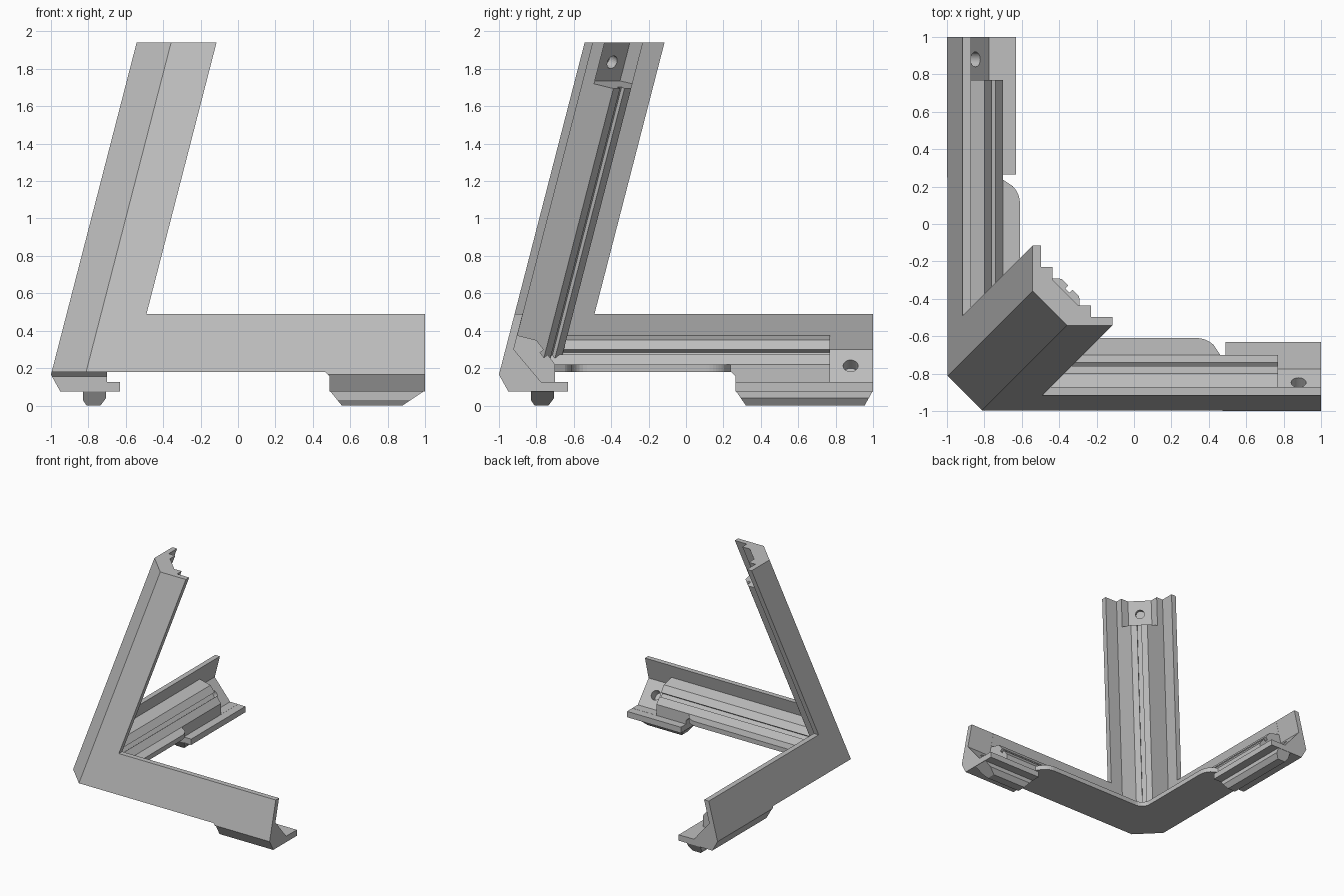
import bpy, bmesh, math
from mathutils import Vector

cube = bpy.data.objects.get("Cube")
if cube:
    bpy.data.objects.remove(cube, do_unlink=True)

LEAN = 0.258            # inward lean of every outer face per unit of height
TOP, RIM = 1.94, 0.49   # heights of the upright and of the floor arms
WALL = 0.045
BASE = 0.18             # underside of the corner

grey = bpy.data.materials.new("light_grey")
grey.use_nodes = True
grey.diffuse_color = (0.52, 0.52, 0.52, 1)
bsdf = next(n for n in grey.node_tree.nodes if n.type == "BSDF_PRINCIPLED")
bsdf.inputs["Base Color"].default_value = grey.diffuse_color
bsdf.inputs["Roughness"].default_value = 0.7


def finish(name, bm):
    bmesh.ops.recalc_face_normals(bm, faces=bm.faces[:])
    mesh = bpy.data.meshes.new(name)
    bm.to_mesh(mesh)
    bm.free()
    mesh.materials.append(grey)
    obj = bpy.data.objects.new(name, mesh)
    bpy.context.collection.objects.link(obj)
    return obj


def solid(name, ring_a, ring_b, swap=False, chamfer=False):
    """Closed solid between two matching rings; swap mirrors it across x = y."""
    bm = bmesh.new()

    def ring(points):
        return [bm.verts.new((p[1], p[0], p[2]) if swap else p) for p in points]
    a, b = ring(ring_a), ring(ring_b)
    bm.faces.new(a)
    bm.faces.new(b[::-1])
    n = len(a)
    for i in range(n):
        j = (i + 1) % n
        bm.faces.new((a[i], b[i], b[j], a[j]))
    if chamfer:
        # slice off the outer corner along the upright's chamfer plane
        bmesh.ops.bisect_plane(bm, geom=bm.verts[:] + bm.edges[:] + bm.faces[:],
                               plane_co=(-0.45, -0.45, TOP),
                               plane_no=(1, 1, -2 * LEAN), clear_inner=True)
        rim = [e for e in bm.edges if e.is_boundary]
        bmesh.ops.holes_fill(bm, edges=rim, sides=0)
    return finish(name, bm)


def drill(centre, normal, depth, radius, swap=False):
    if swap:
        centre = (centre[1], centre[0], centre[2])
        normal = (normal[1], normal[0], normal[2])
    c, d = Vector(centre), Vector(normal).normalized()
    bm = bmesh.new()
    bmesh.ops.create_cone(bm, cap_ends=True, segments=24, radius1=radius,
                          radius2=radius, depth=2 * depth)
    bmesh.ops.rotate(bm, verts=bm.verts[:],
                     matrix=Vector((0, 0, 1)).rotation_difference(d).to_matrix())
    bmesh.ops.translate(bm, verts=bm.verts[:], vec=c)
    return finish("drill_cutter", bm)


def cut(obj, *cutters):
    for cutter in cutters:
        cutter.hide_render = True
        mod = obj.modifiers.new("cut", "BOOLEAN")
        mod.operation, mod.solver, mod.object = "DIFFERENCE", "EXACT", cutter
        bpy.context.view_layer.objects.active = obj
        bpy.ops.object.modifier_apply(modifier=mod.name)
        bpy.data.objects.remove(cutter, do_unlink=True)


def groove(p, q, width=0.034, depth=0.025):
    """Edge from p to q with a slot in its middle, sunk to the left-hand side."""
    p, q = Vector(p), Vector(q)
    d = (q - p).normalized()
    inward = Vector((-d.y, d.x)) * depth
    m = (p + q) / 2
    s, e = m - d * width / 2, m + d * width / 2
    return [tuple(v) for v in (p, s, s + inward, e + inward, e, q)]


def outer(z):
    return -1 + LEAN * (z - 0.165)


def inner(z):
    return outer(z) + WALL


def arm(name, foot, toe_a, toe_b, swap):
    # main section, mitred at the corner
    section = [(-1, 0.165), (-0.95, 0.075), (-0.63, 0.075), (-0.63, 0.125),
               (-0.70, 0.125)]
    section += groove((-0.70, 0.22), (-0.80, 0.35))
    section += [(inner(0.375), 0.375), (inner(RIM), RIM), (outer(RIM), RIM)]
    body = solid(name, [(y, y, z) for y, z in section],
                 [(1, y, z) for y, z in section], swap, chamfer=True)

    # raised underside between corner and foot
    under = [(-2, -1), (foot, -1), (foot, 0.155), (foot - 0.025, BASE), (-2, BASE)]
    arch = solid("arch_cutter", [(x, -2, z) for x, z in under],
                 [(x, 0, z) for x, z in under], swap)

    # open pocket and blind screw hole at the free end
    gap = [(inner(0.30) - 0.001, 0.30), (-0.775, 0.126), (-0.5, 0.126),
           (-0.5, 0.6), (inner(0.6) - 0.001, 0.6)]
    pocket = solid("pocket_cutter", [(0.77, y, z) for y, z in gap],
                   [(1.2, y, z) for y, z in gap], swap)
    hole = drill((0.88, -0.847, 0.213), (0, 0.77, 0.64), 0.07, 0.04, swap)
    cut(body, arch, pocket, hole)

    # tapered toe under the foot
    toe = [(-0.83, 0.08), (-0.83, 0.03), (-0.81, 0), (-0.735, 0),
           (-0.705, 0.04), (-0.705, 0.08)]
    solid(name + "_toe",
          [(toe_a + (foot - toe_a) * z / 0.08, y, z) for y, z in toe],
          [(toe_b + (1 - toe_b) * z / 0.08, y, z) for y, z in toe], swap)


arm("front_arm", 0.49, 0.555, 0.88, False)
arm("side_arm", 0.265, 0.32, 0.955, True)


# leaning upright, sheared along the corner diagonal
def sheared(p, z):
    s = LEAN * (z - TOP)
    return (p[0] + s, p[1] + s, z)


o = outer(TOP)
i = o + WALL
half = [(-0.9 - o, o), (-0.115, o), (-0.115, i), (-0.23, i)]
profile = half + groove((-0.23, -0.325), (-0.325, -0.23))
profile += [(y, x) for x, y in reversed(half)]
upright = solid("upright", [sheared(p, BASE + 0.003) for p in profile],
                [sheared(p, TOP) for p in profile])


def ledge(p):
    # height where the pocket floor meets a plane square to the upright
    k = 2 * LEAN * LEAN
    return (1.519 - LEAN * (p[0] + p[1]) + k * TOP) / (1 + k)


gap = [(0.1, -0.435), (-0.30, -0.435), (-0.435, -0.30), (-0.435, 0.1), (0.1, 0.1)]
pocket = solid("pocket_cutter", [sheared(p, ledge(p)) for p in gap],
               [sheared(p, 2.2) for p in gap])
hole = drill((-0.394, -0.394, 1.835), (1, 1, -2 * LEAN), 0.06, 0.036)
cut(upright, pocket, hole)


# floor plate with rounded ends and a filleted inner corner
def arc(cx, cy, r, start, end, steps=6):
    return [(cx + r * math.cos(math.radians(start + (end - start) * n / steps)),
             cy + r * math.sin(math.radians(start + (end - start) * n / steps)))
            for n in range(steps + 1)]


EDGE, R = -0.61, 0.13


def plate_end(length):
    # bevel easing into an arc that meets the straight edge
    return [(length, -0.85), (length, -0.705)] + arc(length - 0.13, EDGE - R, R, 45, 90)


outline = [(-0.85, -0.85)] + plate_end(0.465)
outline += arc(EDGE + 0.08, EDGE + 0.08, 0.08, 270, 180)
outline += [(y, x) for x, y in reversed(plate_end(0.24))]
solid("floor_plate", [(x, y, BASE) for x, y in outline],
      [(x, y, 0.22) for x, y in outline])
